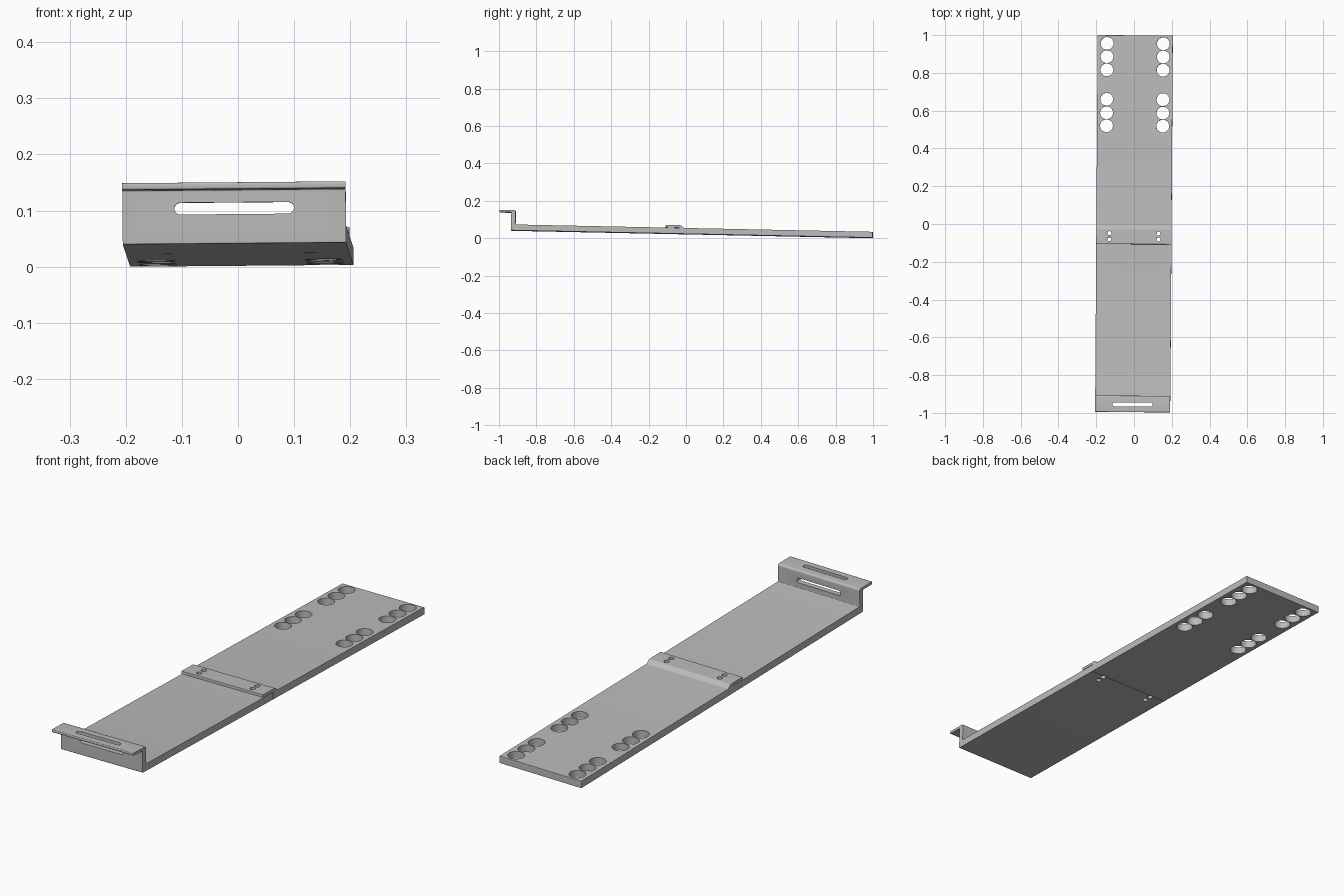
import bpy, bmesh, math
from mathutils import Matrix, Vector

cube = bpy.data.objects.get("Cube")
if cube:
    bpy.data.objects.remove(cube, do_unlink=True)

HALF_W, THICK = 0.199, 0.031
# Slight overall lean of the whole bracket
LEAN = (Matrix.Translation((0, 0, 0.022)) @ Matrix.Rotation(-0.0068, 4, "Z")
        @ Matrix.Rotation(-0.0205, 4, "X") @ Matrix.Rotation(-0.0085, 4, "Y"))

steel = bpy.data.materials.new("brushed_grey")
steel.use_nodes = True
GREY = (0.5, 0.5, 0.5, 1)
steel.diffuse_color = GREY
steel.node_tree.nodes["Principled BSDF"].inputs["Base Color"].default_value = GREY


def add_prism(bm, outline, sweep):
    """Extrude a closed 3D outline along a vector."""
    face = bm.faces.new([bm.verts.new(p) for p in outline])
    new = bmesh.ops.extrude_face_region(bm, geom=[face])["geom"]
    bmesh.ops.translate(bm, vec=sweep, verts=[v for v in new if isinstance(v, bmesh.types.BMVert)])


def to_object(bm, name):
    bmesh.ops.recalc_face_normals(bm, faces=bm.faces)
    mesh = bpy.data.meshes.new(name)
    bm.to_mesh(mesh)
    bm.free()
    obj = bpy.data.objects.new(name, mesh)
    bpy.context.collection.objects.link(obj)
    return obj


def rounded(profile, steps=5):
    """Round (y, z, radius) corners into a smooth list of points."""
    out = []
    for i, (y, z, r) in enumerate(profile):
        p = Vector((y, z))
        if r == 0:
            out.append(p)
            continue
        a = p + (Vector(profile[i - 1][:2]) - p).normalized() * r
        b = p + (Vector(profile[(i + 1) % len(profile)][:2]) - p).normalized() * r
        for k in range(steps + 1):
            t = k / steps
            out.append(a * (1 - t) ** 2 + p * 2 * t * (1 - t) + b * t * t)
    return out


def slot_outline(half_len, radius, steps=16):
    """Stadium shape, or a circle when half_len is zero."""
    pts = []
    for side in (1, -1):
        for k in range(steps + (1 if half_len else 0)):
            a = -math.pi / 2 + math.pi * k / steps
            pts.append((side * (half_len + radius * math.cos(a)), side * radius * math.sin(a)))
    return pts


def part(name, profile, cuts):
    bm = bmesh.new()
    add_prism(bm, [(-HALF_W, p.x, p.y) for p in rounded(profile)], (2 * HALF_W, 0, 0))
    obj = to_object(bm, name)
    # Cut all openings in one go
    bm = bmesh.new()
    for outline, sweep in cuts:
        add_prism(bm, outline, sweep)
    cutter = to_object(bm, name + "_cutter")
    cutter.hide_render = True
    mod = obj.modifiers.new("openings", "BOOLEAN")
    mod.object, mod.operation, mod.solver = cutter, "DIFFERENCE", "EXACT"
    bpy.ops.object.select_all(action="DESELECT")
    obj.select_set(True)
    bpy.context.view_layer.objects.active = obj
    bpy.ops.object.modifier_apply(modifier=mod.name)
    bpy.data.objects.remove(cutter, do_unlink=True)
    obj.data.materials.clear()
    obj.data.materials.append(steel)
    obj.data.transform(LEAN)
    bpy.ops.object.shade_smooth_by_angle(angle=math.radians(35))


def round_hole(x, y, r):
    return [(x + u, y + v, -0.1) for u, v in slot_outline(0, r)], (0, 0, 0.3)


screw_holes = [round_hole(s * 0.13, y, 0.011) for s in (1, -1) for y in (-0.05, -0.082)]
big_holes = [round_hole(s * 0.149, y, 0.034) for s in (1, -1)
             for y in (0.955, 0.885, 0.815, 0.659, 0.588, 0.519)]
long_slot = slot_outline(0.096, 0.0105)
flange_slot = ([(u, -0.958 + v, 0.085) for u, v in long_slot], (0, 0, 0.05))
wall_slot = ([(u, -0.95, 0.063 + v) for u, v in long_slot], (0, 0.06, 0))

# Front plate with upright wall and forward flange
part("front_plate", [
    (-0.04, 0, 0), (-0.04, THICK, 0), (-0.913, THICK, 0.004), (-0.911, 0.108, 0.010),
    (-0.9985, 0.108, 0.004), (-0.9985, 0.096, 0.004), (-0.935, 0.096, 0.003),
    (-0.935, 0, 0.003)], screw_holes + [flange_slot, wall_slot])

# Rear plate with raised lap strap reaching over the front plate
part("rear_plate", [
    (-0.038, 0, 0), (0.9985, 0, 0), (0.9985, THICK, 0.002), (-0.010, THICK, 0.003),
    (-0.026, 0.045, 0.005), (-0.108, 0.045, 0.003), (-0.108, 0.033, 0),
    (-0.038, 0.033, 0)], screw_holes + big_holes)
